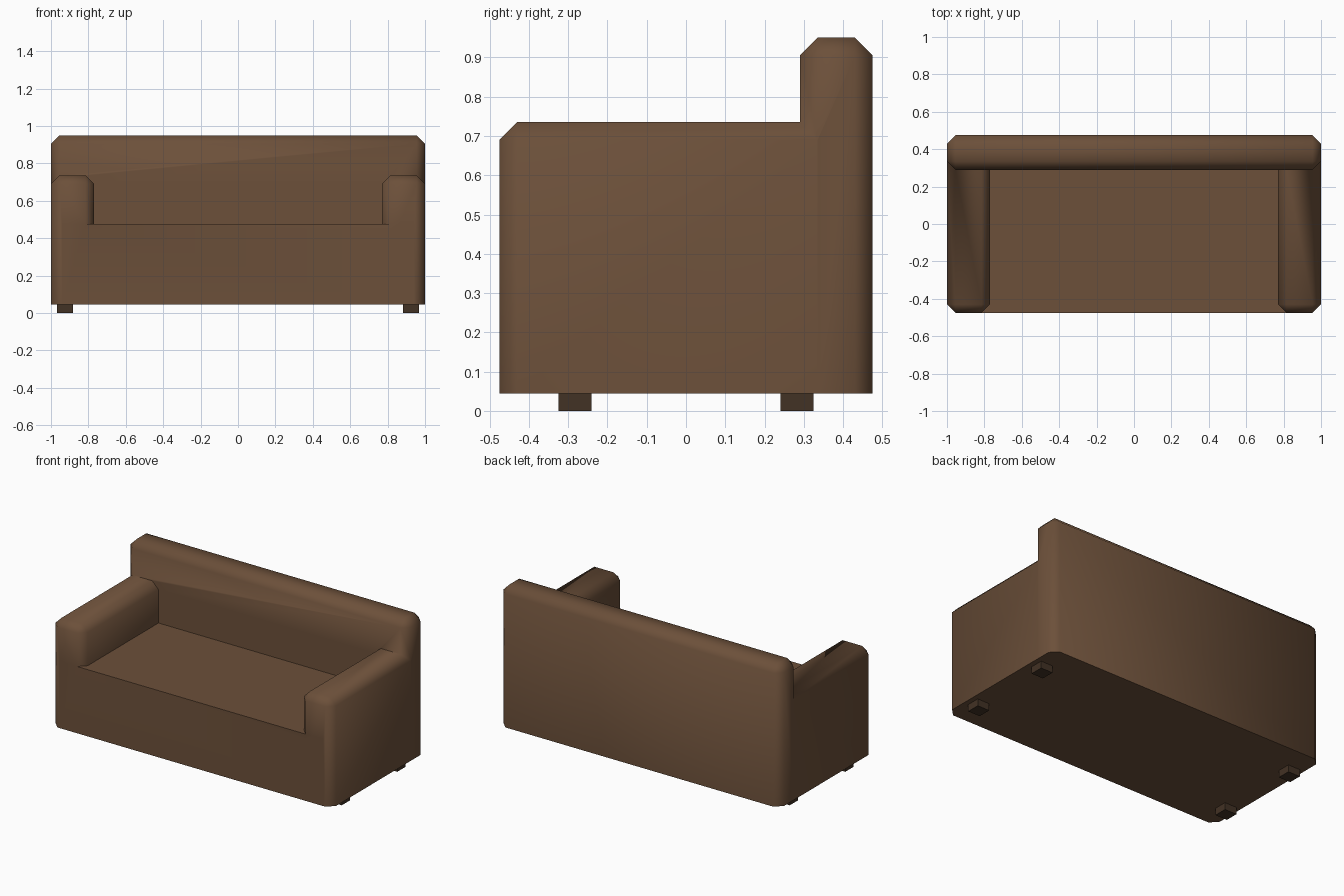
import bpy, bmesh, math

if "Cube" in bpy.data.objects:
    bpy.data.objects.remove(bpy.data.objects["Cube"])

def material(name, rgb):
    m = bpy.data.materials.new(name)
    m.diffuse_color = (*rgb, 1)
    m.use_nodes = True
    m.node_tree.nodes["Principled BSDF"].inputs["Base Color"].default_value = m.diffuse_color
    return m

fabric = material("brown_fabric", (0.15, 0.08, 0.042))
wood = material("dark_wood", (0.055, 0.032, 0.018))

def box(name, lo, hi, mat, chamfer=0, keep=lambda mid: True):
    """Box between two corners; edges whose midpoint passes keep() are chamfered."""
    bm = bmesh.new()
    bmesh.ops.create_cube(bm, size=1)
    for v in bm.verts:
        v.co = [(a + b) / 2 + c * (b - a) for a, b, c in zip(lo, hi, v.co)]
    if chamfer:
        edges = [e for e in bm.edges if keep((e.verts[0].co + e.verts[1].co) / 2)]
        bmesh.ops.bevel(bm, geom=edges, offset=chamfer, segments=1, affect='EDGES', profile=0.5)
    me = bpy.data.meshes.new(name)
    bm.to_mesh(me)
    bm.free()
    me.materials.append(mat)
    ob = bpy.data.objects.new(name, me)
    bpy.context.collection.objects.link(ob)
    return ob

BOTTOM, C = 0.045, 0.045

# Seat block, back rest and two arms
body = box("sofa_body", (-0.94, -0.475, BOTTOM), (0.94, 0.40, 0.475), fabric)
parts = [box("back_rest", (-1, 0.29, BOTTOM), (1, 0.475, 0.95), fabric, C,
             lambda m: m.z > BOTTOM + 0.01)]
for s in (-1, 1):
    x0, x1 = sorted((s * 0.77, s))
    parts.append(box("arm", (x0, -0.475, BOTTOM), (x1, 0.335, 0.735), fabric, C,
                     lambda m: m.z > BOTTOM + 0.01 and m.y < 0.33))

# Merge the upholstery into one skin
bpy.context.view_layer.objects.active = body
for p in parts:
    mod = body.modifiers.new("union", 'BOOLEAN')
    mod.operation, mod.solver, mod.object = 'UNION', 'EXACT', p
    bpy.ops.object.modifier_apply(modifier=mod.name)
    bpy.data.objects.remove(p)

# Soft shading over the chamfers
bpy.ops.object.select_all(action='DESELECT')
body.select_set(True)
bpy.ops.object.shade_smooth_by_angle(angle=math.radians(62))

# Four short feet
for sx in (-1, 1):
    for sy in (-1, 1):
        x, y = sx * 0.925, sy * 0.2825
        box("foot", (x - 0.0425, y - 0.0425, 0), (x + 0.0425, y + 0.0425, BOTTOM + 0.01), wood)
